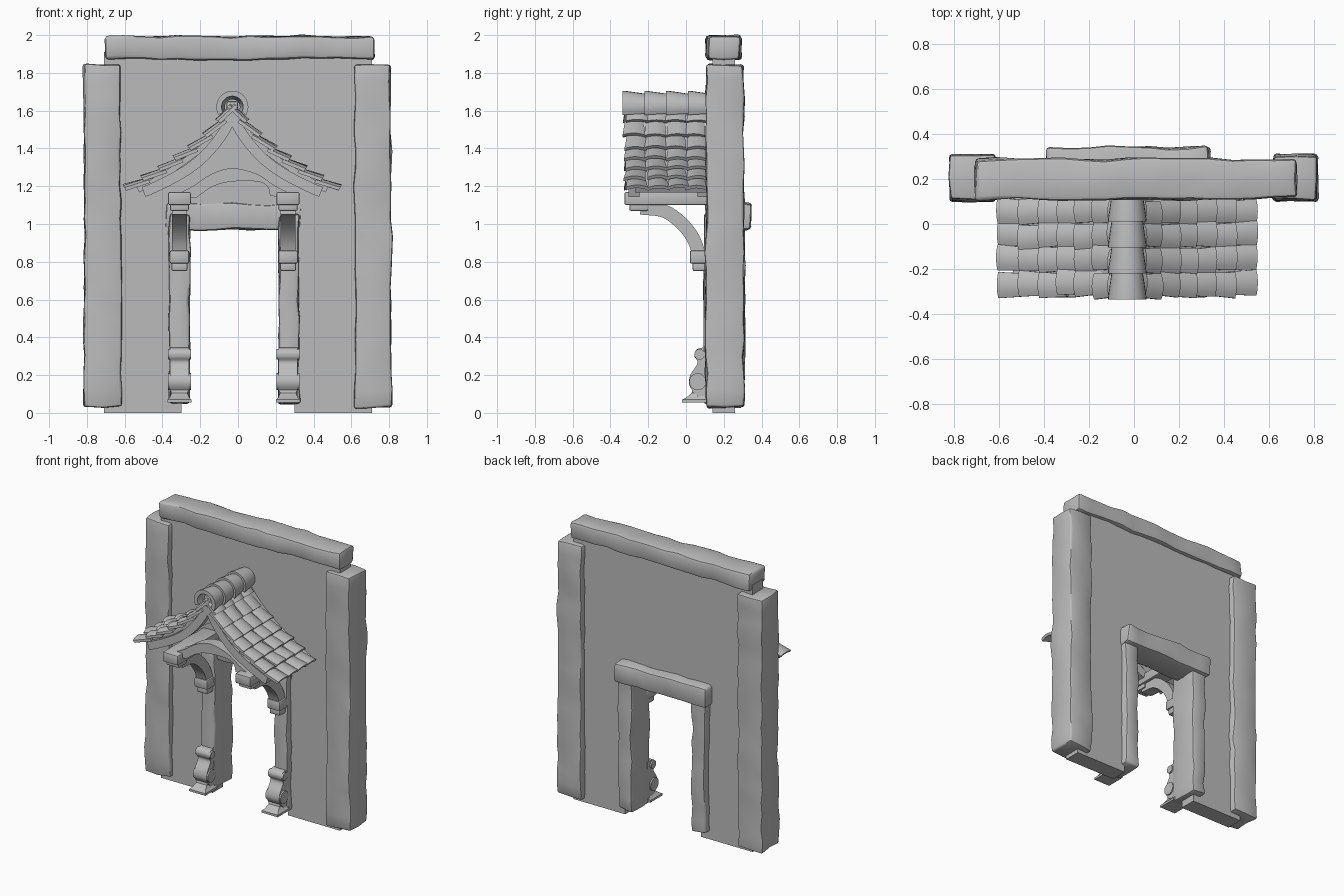
import bpy, bmesh, math, random
from mathutils import Vector, noise

random.seed(4)
cube = bpy.data.objects.get("Cube")
if cube:
    bpy.data.objects.remove(cube, do_unlink=True)

stone = bpy.data.materials.new("stone_grey")
stone.use_nodes = True
GREY = (0.5, 0.5, 0.5, 1)
stone.diffuse_color = GREY
stone.node_tree.nodes["Principled BSDF"].inputs["Base Color"].default_value = GREY
CX = -0.03  # centre line of the porch


def finish(name, bm, angle=35):
    bmesh.ops.recalc_face_normals(bm, faces=bm.faces[:])
    mesh = bpy.data.meshes.new(name)
    bm.to_mesh(mesh)
    bm.free()
    mesh.materials.append(stone)
    ob = bpy.data.objects.new(name, mesh)
    bpy.context.collection.objects.link(ob)
    bpy.ops.object.select_all(action='DESELECT')
    ob.select_set(True)
    bpy.context.view_layer.objects.active = ob
    bpy.ops.object.shade_smooth_by_angle(angle=math.radians(angle))


def box(name, x, y, z, bevel, rough=0.0, step=0.09):
    """Box from three ranges, optionally worn like hewn stone."""
    bm = bmesh.new()
    bmesh.ops.create_cube(bm, size=1)
    for v in bm.verts:
        v.co = [a + (b - a) * (c + 0.5) for (a, b), c in zip((x, y, z), v.co)]
    bmesh.ops.bevel(bm, geom=bm.edges[:], offset=bevel, segments=2,
                    profile=0.5, affect='EDGES')
    if rough:
        for axis, (a, b) in enumerate((x, y, z)):
            normal = Vector([float(i == axis) for i in range(3)])
            count = int((b - a) / step)
            for i in range(1, count):
                bmesh.ops.bisect_plane(bm, geom=bm.verts[:] + bm.edges[:] + bm.faces[:],
                                       plane_co=normal * (a + (b - a) * i / count),
                                       plane_no=normal)
        for v in bm.verts:
            v.co += noise.noise_vector(v.co * 7) * rough
    finish(name, bm, 40)


def loft(bm, rings):
    """Skin a row of closed rings and cap both ends."""
    loops = [[bm.verts.new(p) for p in ring] for ring in rings]
    n = len(loops[0])
    for a, b in zip(loops, loops[1:]):
        for i in range(n):
            j = (i + 1) % n
            bm.faces.new((a[i], a[j], b[j], b[i]))
    bm.faces.new(loops[0])
    bm.faces.new(loops[-1][::-1])


def spline(pts, steps=4):
    """Smooth 2D path through the points."""
    p = [Vector(q) for q in pts]
    p = [p[0] * 2 - p[1]] + p + [p[-1] * 2 - p[-2]]
    out = []
    for a, b, c, d in zip(p, p[1:], p[2:], p[3:]):
        for i in range(steps):
            t = i / steps
            out.append(0.5 * (2 * b + (c - a) * t + (2 * a - 5 * b + 4 * c - d) * t * t
                              + (3 * b - a - 3 * c + d) * t ** 3))
    return out + [p[-2]]


def normals(path):
    out = []
    for i in range(len(path)):
        t = (path[min(i + 1, len(path) - 1)] - path[max(i - 1, 0)]).normalized()
        out.append(Vector((-t.y, t.x)))
    return out


def band(name, pts, thick, lo, hi, place):
    """Curved bar of even thickness; place maps (point, depth) to space."""
    path = spline(pts)
    bm = bmesh.new()
    rings = []
    for p, n in zip(path, normals(path)):
        a, b = p + n * thick / 2, p - n * thick / 2
        rings.append([place(a, lo), place(a, hi), place(b, hi), place(b, lo)])
    loft(bm, rings)
    finish(name, bm)


def prism(name, outline, lo, hi, place):
    bm = bmesh.new()
    loft(bm, [[place(Vector(p), d) for p in outline] for d in (lo, hi)])
    finish(name, bm)


def side_view(p, d):
    return (d, p.x, p.y)


def front_view(p, d):
    return (p.x, d, p.y)


# Wall panel with a doorway
prism("wall", [(-0.71, 0), (-0.3, 0), (-0.3, 1.05), (0.3, 1.05), (0.3, 0), (0.71, 0),
               (0.71, 1.91), (-0.71, 1.91)], 0.14, 0.26, front_view)

# Hewn pillars, top beam and door frame
for label, x in (("right", (-0.815, -0.62)), ("left", (0.62, 0.81))):
    box(label + "_pillar", x, (0.105, 0.305), (0.03, 1.845), 0.012, 0.014)
box("top_beam", (-0.7, 0.72), (0.11, 0.29), (1.872, 1.993), 0.018, 0.016)
box("door_lintel", (-0.385, 0.335), (0.13, 0.34), (0.97, 1.11), 0.018, 0.014)
for label, x in (("right", -0.31), ("left", 0.27)):
    box(label + "_door_jamb", (x - 0.055, x + 0.055), (0.095, 0.31), (0.05, 1.05), 0.015, 0.014)

# Brackets and scrolled feet on both jambs
ARM = [(-0.24, 1.085), (-0.12, 1.07), (-0.03, 1.01), (0.035, 0.93), (0.07, 0.84)]
SCROLL = [(0.06, 0.09), (0.03, 0.125), (0.015, 0.16), (0.025, 0.205), (0.055, 0.25),
          (0.06, 0.275), (0.045, 0.3), (0.055, 0.335), (0.085, 0.345)]
for label, x in (("right", -0.31), ("left", 0.265)):
    box(label + "_bracket_beam", (x - 0.06, x + 0.06), (-0.325, 0.14), (1.1, 1.17), 0.008)
    box(label + "_bracket_nose", (x - 0.05, x + 0.05), (-0.3, -0.2), (1.07, 1.11), 0.008)
    band(label + "_bracket_arm", ARM, 0.07, x - 0.04, x + 0.04, side_view)
    box(label + "_bracket_block", (x - 0.052, x + 0.052), (0.02, 0.14), (0.79, 0.86), 0.01)
    box(label + "_bracket_foot", (x - 0.042, x + 0.042), (0.035, 0.14), (0.75, 0.8), 0.01)
    prism(label + "_scroll", spline(SCROLL, 3) + [(0.13, 0.345), (0.13, 0.09)],
          x - 0.05, x + 0.05, side_view)
    for part, y, z, r in (("lower", 0.062, 0.165, 0.045), ("upper", 0.072, 0.31, 0.028)):
        circle = [(y + r * math.cos(k * math.tau / 16), z + r * math.sin(k * math.tau / 16))
                  for k in range(16)]
        prism(f"{label}_{part}_scroll_eye", circle, x - 0.06, x + 0.06, side_view)
    # flared plinth under the scroll
    bm = bmesh.new()
    loft(bm, [[(x - w, f, z), (x + w, f, z), (x + w, 0.12, z), (x - w, 0.12, z)]
              for z, w, f in ((0.055, 0.064, -0.02), (0.07, 0.064, -0.02), (0.08, 0.052, 0.0),
                              (0.105, 0.042, 0.03), (0.125, 0.05, 0.035))])
    finish(label + "_plinth", bm)

# Arched tie beam between the brackets
top = spline([(-0.34, 1.15), (-0.24, 1.2), (-0.14, 1.265), (CX, 1.295),
              (0.1, 1.265), (0.2, 1.2), (0.3, 1.15)])
under = spline([(0.17, 1.15), (0.155, 1.2), (0.1, 1.225), (CX, 1.225),
                (-0.13, 1.2), (-0.22, 1.14)])
prism("tie_beam", top + [(0.3, 1.13)] + under + [(-0.34, 1.13)], -0.27, -0.19, front_view)

# Sweeping roof slopes: boards, rafters and tiles
SLOPE = [(0.0, 1.63), (0.08, 1.52), (0.19, 1.415), (0.3, 1.335), (0.42, 1.26), (0.55, 1.19)]
RAFTER = [(0.0, 1.575), (0.05, 1.48), (0.12, 1.39), (0.2, 1.315), (0.3, 1.25),
          (0.42, 1.19), (0.47, 1.17)]
ROWS, COLS, ARC = 7, 4, 6
TILE_W = 0.107
for label, s in (("right", -1), ("left", 1)):
    def slope_view(p, d, s=s):
        return (CX + s * p.x, d, p.y)

    band(label + "_roof_boards", [(u, v - 0.035) for u, v in SLOPE[:-1]] + [(0.5, 1.18)],
         0.03, -0.27, 0.14, slope_view)
    band(label + "_front_rafter", RAFTER, 0.055, -0.305, -0.245, slope_view)
    band(label + "_rear_rafter", RAFTER, 0.055, 0.06, 0.14, slope_view)

    path = spline(SLOPE, 7)
    bm = bmesh.new()
    for row in range(ROWS):
        a = path[row * 5]
        b = path[row * 5 + 5]
        run = (b - a).normalized()
        up = Vector((-run.y, run.x))
        for col in range(COLS):
            y0 = -0.265 + col * TILE_W + random.uniform(-0.008, 0.008)
            twist = random.uniform(-0.008, 0.008)
            lift = random.uniform(0, 0.008)
            rings = []
            # narrow sunk head, wide raised tail
            for p, h, half, dy in ((a - run * 0.01, -0.012, 0.05, 0),
                                   (b + run * 0.018, 0.012 + lift, 0.058, twist)):
                ring = []
                for side, order in ((0.0, range(ARC + 1)), (-0.018, range(ARC, -1, -1))):
                    for k in order:
                        t = 2 * k / ARC - 1
                        q = p + up * (h + side + 0.014 * (1 - t * t))
                        ring.append(slope_view(q, y0 + dy + t * half))
                rings.append(ring)
            loft(bm, rings)
    finish(label + "_roof_tiles", bm)

# Ridge of overlapping half-round caps
bm = bmesh.new()
for i in range(4):
    y = -0.335 + i * 0.115
    rings = []
    for yy, r in ((y, 0.085), (y + 0.012, 0.085), (y + 0.13, 0.068)):
        ring = []
        for rad, order in ((r, range(17)), (r - 0.028, range(16, -1, -1))):
            for k in order:
                ang = math.radians(-30 + 240 * k / 16)
                ring.append((CX + rad * math.cos(ang), yy, 1.62 + rad * math.sin(ang)))
        rings.append(ring)
    loft(bm, rings)
finish("ridge_caps", bm)
box("ridge_pole", (CX - 0.03, CX + 0.03), (-0.3, 0.14), (1.56, 1.65), 0.01)
